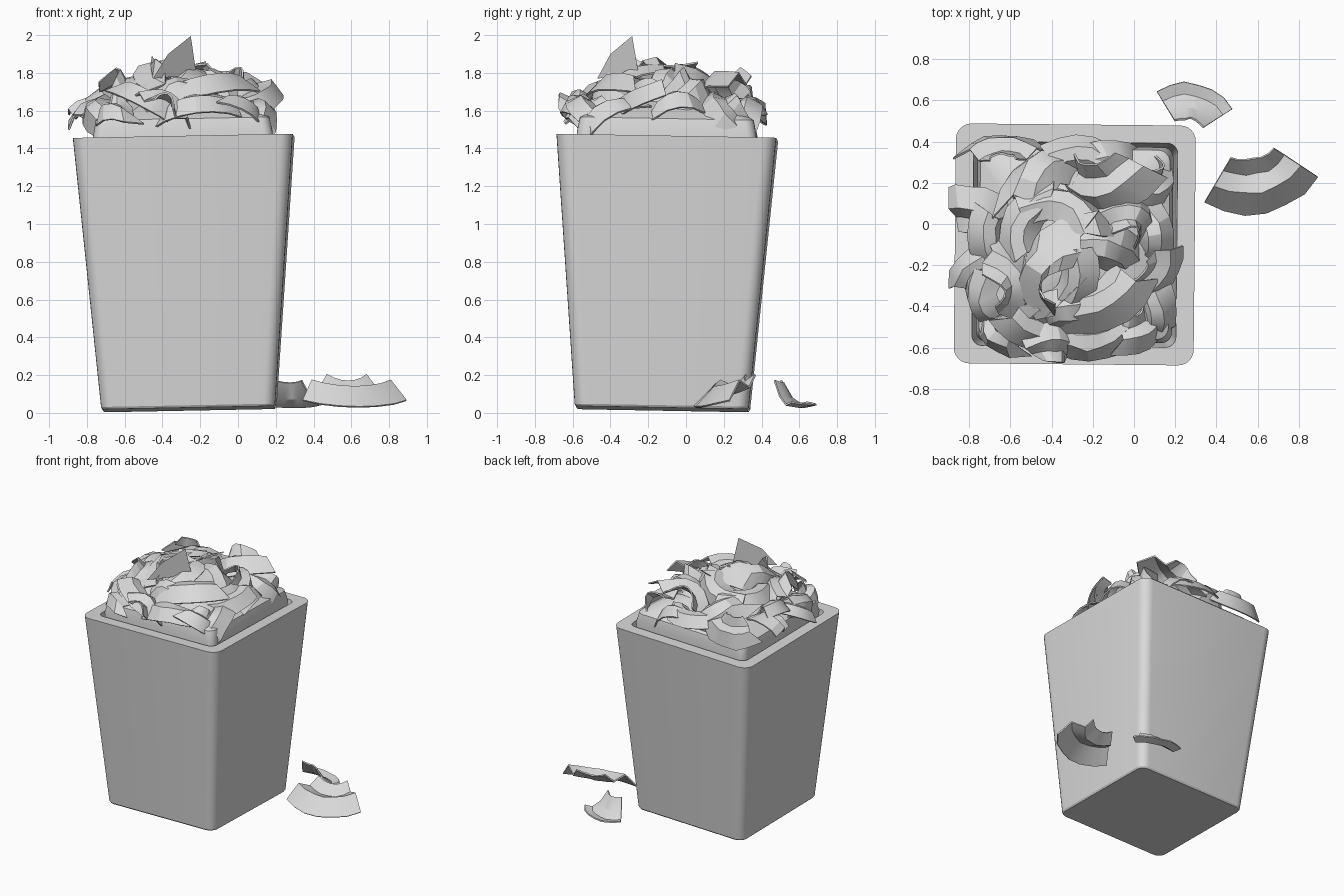
import bpy, bmesh, math, random
from mathutils import Matrix, Vector

random.seed(23)
cube = bpy.data.objects.get("Cube")
if cube:
    bpy.data.objects.remove(cube, do_unlink=True)

# Single plain grey material
grey = bpy.data.materials.new("plain_grey")
grey.use_nodes = True
grey.diffuse_color = (0.7, 0.7, 0.7, 1)
grey.node_tree.nodes["Principled BSDF"].inputs["Base Color"].default_value = (0.7, 0.7, 0.7, 1)
made = []


def finish(name, bm, matrix=None):
    bmesh.ops.recalc_face_normals(bm, faces=bm.faces)
    mesh = bpy.data.meshes.new(name)
    bm.to_mesh(mesh)
    bm.free()
    mesh.materials.append(grey)
    obj = bpy.data.objects.new(name, mesh)
    bpy.context.collection.objects.link(obj)
    if matrix:
        obj.matrix_world = matrix
    made.append(obj)
    return obj


def rounded_square(bm, half, radius, z, steps=6):
    ring = []
    for corner in range(4):
        mid = math.radians(45 + 90 * corner)
        cx = math.copysign(half - radius, math.cos(mid))
        cy = math.copysign(half - radius, math.sin(mid))
        for i in range(steps + 1):
            a = mid + math.radians(90) * (i / steps - 0.5)
            ring.append(bm.verts.new((cx + radius * math.cos(a), cy + radius * math.sin(a), z)))
    return ring


def loft(name, levels, matrix):
    bm = bmesh.new()
    rings = [rounded_square(bm, *level) for level in levels]
    for a, b in zip(rings, rings[1:]):
        for i in range(len(a)):
            j = (i + 1) % len(a)
            bm.faces.new((a[i], a[j], b[j], b[i]))
    bm.faces.new(rings[0][::-1])
    bm.faces.new(rings[-1])
    return finish(name, bm, matrix)


# Tapered container, leaning and turned very slightly
lean = (Matrix.Translation((-0.26, -0.125, 0.02)) @ Matrix.Rotation(-0.018, 4, 'X')
        @ Matrix.Rotation(-0.019, 4, 'Y') @ Matrix.Rotation(-0.01, 4, 'Z'))
loft("bin", [(0.453, 0.06, 0), (0.461, 0.065, 0.012), (0.582, 0.075, 1.437),
             (0.495, 0.05, 1.437), (0.40, 0.04, 0.08)], lean)

# Packed mass that carries the loose pieces
loft("filling", [(0.44, 0.05, 1.0), (0.475, 0.05, 1.45), (0.46, 0.06, 1.53),
                 (0.32, 0.1, 1.62), (0.12, 0.08, 1.68)], lean)

# Radial profiles of the curled shavings: radius, height
WAVY = [(0.15, 0.17), (0.22, 0.105), (0.31, 0.14), (0.42, 0.03)]
CUPPED = [(0.15, 0.23), (0.23, 0.1), (0.33, 0.03), (0.42, 0.05)]
ARCHED = [(0.17, 0.0), (0.25, 0.09), (0.34, 0.09), (0.43, -0.02)]


def shaving(name, matrix, scale, bend, profile, spread=44, in_pile=True, top=1.88):
    bm = bmesh.new()
    count, half_angle, ragged = 6, math.radians(spread), 0.01
    rows = []
    for i in range(count + 1):
        t = 2 * i / count - 1
        row = []
        for r, z in profile:
            r += random.uniform(-ragged, ragged)
            shift = 0.28 if in_pile else 0
            a = t * half_angle
            if in_pile and i in (0, count):
                # Torn ends
                a += random.uniform(-0.15, 0.15)
            p = Vector((r * math.cos(a) - shift, r * math.sin(a), z + bend * t * t))
            p = matrix @ (p * scale)
            if in_pile:
                # Keep pieces above the rim and inside the heap
                p.x = min(max(p.x, -0.9), 0.24)
                p.y = min(max(p.y, -0.69), 0.45)
                p.z = min(p.z, top + random.uniform(-0.06, 0.02))
                if abs(p.x + 0.285) > 0.46 or abs(p.y + 0.105) > 0.46:
                    p.z = max(p.z, 1.475)
            else:
                p.z = max(p.z, 0.012)
            row.append(bm.verts.new(p))
        rows.append(row)
    for a, b in zip(rows, rows[1:]):
        for j in range(len(profile) - 1):
            bm.faces.new((a[j], a[j + 1], b[j + 1], b[j]))
    bmesh.ops.recalc_face_normals(bm, faces=bm.faces)
    bmesh.ops.solidify(bm, geom=bm.faces[:], thickness=0.01)
    # Crease lines between the bands
    for edge in bm.edges:
        edge.smooth = edge.calc_face_angle(0) < math.radians(25)
    return finish(name, bm)


# Two pieces on the ground
for name, x, y, yaw, scale, bend, profile in [
        ("fallen_shaving_large", 0.55, 0.45, -77, 0.98, 0.035, WAVY),
        ("fallen_shaving_small", 0.25, 0.41, 77, 0.66, 0.02, CUPPED)]:
    place = Matrix.Translation((x, y, 0.005)) @ Matrix.Rotation(math.radians(yaw), 4, 'Z')
    shaving(name, place, scale, bend, profile, in_pile=False)

# Heap of pieces: x, y, facing in degrees, scale
HEAP = [
    (-0.64, 0.34, 100, 0.75), (-0.42, 0.25, 135, 1.0), (-0.74, 0.10, 60, 0.75),
    (-0.14, 0.18, -80, 0.95), (0.09, 0.18, -60, 0.7), (-0.10, 0.30, 80, 0.7),
    (-0.70, -0.10, 200, 0.7), (-0.52, 0.02, 150, 0.75), (-0.42, -0.20, 140, 1.0),
    (-0.15, -0.12, 80, 0.85), (-0.17, -0.38, -70, 0.95), (0.09, -0.05, 10, 0.7),
    (0.11, -0.23, -30, 0.7), (0.10, -0.44, 0, 0.75), (-0.72, -0.38, 190, 0.8),
    (-0.52, -0.50, -110, 0.75), (-0.22, -0.56, -90, 0.75), (-0.02, 0.03, 70, 0.75),
    (-0.66, -0.53, 230, 0.6), (-0.34, 0.07, 60, 0.85), (0.02, -0.53, -60, 0.65),
    (-0.32, -0.42, 100, 0.8), (-0.58, -0.28, 20, 0.75), (-0.28, 0.33, 90, 0.7),
    (-0.28, -0.28, -20, 0.75), (-0.76, -0.2, 120, 0.6), (-0.4, -0.56, 80, 0.65),
]
for n, (x, y, yaw, scale) in enumerate(HEAP):
    dx, dy = x + 0.3, y + 0.13
    z = max(1.57, 1.76 - 0.75 * (dx * dx + dy * dy))
    tilt = Vector((0, 0, 1)).rotation_difference(Vector((dx * 0.8, dy * 0.8, 1)))
    place = (Matrix.Translation((x, y, z)) @ tilt.to_matrix().to_4x4()
             @ Matrix.Rotation(math.radians(yaw), 4, 'Z')
             @ Matrix.Rotation(random.uniform(-0.75, 0.6), 4, 'Y')
             @ Matrix.Rotation(random.uniform(-0.6, 0.6), 4, 'X'))
    shaving("heap_shaving_%d" % (n + 1), place, scale, random.uniform(-0.2, 0.02),
            random.choice((WAVY, ARCHED, ARCHED)), spread=random.uniform(40, 54))

# Upright pointed piece at the peak
bm = bmesh.new()
outer, shoulder, inner, tip = [bm.verts.new(p) for p in (
    (-0.45, -0.47, 1.77), (-0.37, -0.40, 1.9), (-0.22, -0.25, 1.79), (-0.25, -0.285, 1.995))]
bm.faces.new((outer, shoulder, inner))
bm.faces.new((shoulder, tip, inner))
bmesh.ops.solidify(bm, geom=bm.faces[:], thickness=0.008)
finish("peak_shaving", bm)

# Smooth shading with crisp creases
bpy.ops.object.select_all(action='DESELECT')
for obj in made:
    obj.select_set(True)
bpy.context.view_layer.objects.active = made[0]
bpy.ops.object.shade_smooth_by_angle(angle=math.radians(25), keep_sharp_edges=True)
